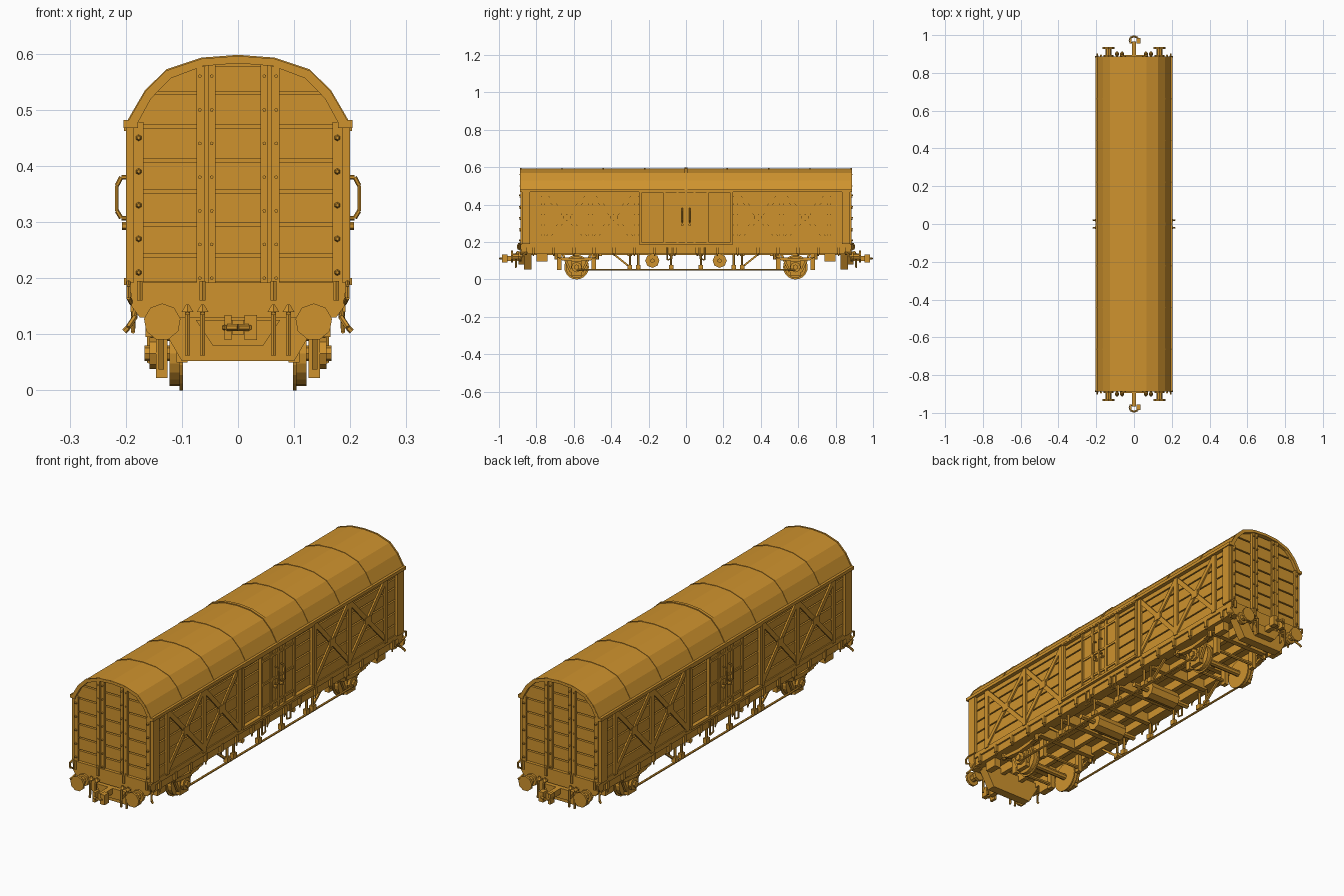
import bpy, bmesh, math
from mathutils import Matrix, Vector

if "Cube" in bpy.data.objects:
    bpy.data.objects.remove(bpy.data.objects["Cube"])

paint = bpy.data.materials.new("ochre_paint")
paint.use_nodes = True
OCHRE = (0.62, 0.29, 0.027, 1)
paint.diffuse_color = OCHRE
paint.node_tree.nodes["Principled BSDF"].inputs["Base Color"].default_value = OCHRE


class Part:
    """One named mesh; mirror lists the axes it is repeated across."""

    def __init__(self, name, mirror=""):
        self.name, self.mirror, self.bm = name, mirror, bmesh.new()

    def box(self, x0, x1, y0, y1, z0, z1):
        m = Matrix.Translation(((x0 + x1) / 2, (y0 + y1) / 2, (z0 + z1) / 2))
        m = m @ Matrix.Diagonal((x1 - x0, y1 - y0, z1 - z0, 1))
        bmesh.ops.create_cube(self.bm, size=1, matrix=m)

    def rod(self, p, q, r, n=6, r2=None):
        p, q = Vector(p), Vector(q)
        d = q - p
        m = Matrix.Translation((p + q) / 2) @ d.to_track_quat("Z", "Y").to_matrix().to_4x4()
        bmesh.ops.create_cone(self.bm, cap_ends=True, segments=n, radius1=r,
                              radius2=r if r2 is None else r2, depth=d.length, matrix=m)

    def pipe(self, pts, r, n=6):
        for p, q in zip(pts, pts[1:]):
            self.rod(p, q, r, n)

    def beam(self, x, p, q, width, thick):
        # flat bar between two (y, z) points on the side plane
        dy, dz = q[0] - p[0], q[1] - p[1]
        m = Matrix.Translation((x, (p[0] + q[0]) / 2, (p[1] + q[1]) / 2))
        m = m @ Matrix.Rotation(math.atan2(dz, dy), 4, "X")
        m = m @ Matrix.Diagonal((thick, math.hypot(dy, dz), width, 1))
        bmesh.ops.create_cube(self.bm, size=1, matrix=m)

    def prism(self, pts, y0, y1):
        # (x, z) outline extruded along y
        face = self.bm.faces.new([self.bm.verts.new((x, y0, z)) for x, z in pts])
        new = bmesh.ops.extrude_face_region(self.bm, geom=[face])["geom"]
        verts = [v for v in new if isinstance(v, bmesh.types.BMVert)]
        bmesh.ops.translate(self.bm, verts=verts, vec=(0, y1 - y0, 0))

    def done(self):
        bmesh.ops.recalc_face_normals(self.bm, faces=self.bm.faces)
        mesh = bpy.data.meshes.new(self.name)
        self.bm.to_mesh(mesh)
        self.bm.free()
        mesh.materials.append(paint)
        obj = bpy.data.objects.new(self.name, mesh)
        bpy.context.collection.objects.link(obj)
        if self.mirror:
            mod = obj.modifiers.new("mirror", "MIRROR")
            mod.use_axis = ("x" in self.mirror, "y" in self.mirror, False)
            mod.use_mirror_merge = False


def both_sides(half):
    return [(-x, z) for x, z in half] + [(x, z) for x, z in reversed(half) if x > 0]


# Roof outlines from eave to crown
OUTER = [(.195, .478), (.165, .53), (.127, .568), (.065, .589), (0, .594)]
INNER = [(.178, .478), (.155, .52), (.12, .556), (.062, .578), (0, .583)]


def half_width(z):
    for (xa, za), (xb, zb) in zip(INNER, INNER[1:]):
        if za <= z <= zb:
            return xa + (xb - xa) * (z - za) / (zb - za)
    return INNER[0][0]


# Body core, closed up to the roof
core = Part("body_core")
core.prism([(-.178, .17)] + both_sides(INNER) + [(.178, .17)], -.862, .862)
core.done()

roof = Part("roof")
roof.prism(both_sides(OUTER) + both_sides(INNER)[::-1], -.888, .888)
roof.done()

seams = Part("roof_seams")
for i in range(-4, 5):
    y, grow, w = i * .221, (.004 if i == 0 else .002), (.007 if i == 0 else .0035)
    raised = [(x * (1 + grow * 2), z + grow) for x, z in OUTER]
    seams.prism(both_sides(raised) + both_sides(INNER)[::-1], y - w, y + w)
seams.done()

gutter = Part("gutter", "x")
gutter.box(.178, .204, -.888, .888, .468, .482)
gutter.done()

# End walls: boards clipped by the roof line
ends = Part("end_boards", "y")
rows = [.19, .24, .295, .355, .41, .47, .53, .58]
for a, b in zip(rows, rows[1:]):
    a, b = a + .003, b - .003
    half = [(half_width(a), a)] + [p for p in INNER if a < p[1] < b] + [(half_width(b), b)]
    ends.prism([(-x, z) for x, z in half] + [(x, z) for x, z in half[::-1]], -.874, -.86)
ends.done()

posts = Part("end_posts", "xy")
posts.box(.04, .053, -.882, -.86, .19, .581)
posts.box(.059, .074, -.886, -.86, .19, .577)
posts.box(.053, .059, -.878, -.86, .19, .579)
posts.box(.168, .186, -.884, -.86, .19, .478)
posts.box(.186, .2, -.878, -.835, .19, .475)
for z in [.21, .27, .33, .39, .45]:
    posts.rod((.177, -.88, z), (.177, -.892, z), .007, 6, .003)
for z in [.2, .26, .32, .38, .44, .5, .56]:
    for x in (.047, .068):
        posts.rod((x, -.88, z), (x, -.89, z), .0035, 5)
posts.done()

# Side walls
sides = Part("side_boards", "xy")
levels = [.19, .238, .292, .347, .402, .444, .475]
for a, b in zip(levels, levels[1:]):
    sides.box(.17, .186, .115, .865, a + .003, b - .003)
sides.done()

frames = Part("side_frames", "xy")
bays = [.265, .51, .765]
for y in bays:
    frames.box(.18, .194, y - .011, y + .011, .185, .475)
for a, b in zip(bays, bays[1:]):
    frames.beam(.189, (a, .2), (b, .465), .02, .008)
    frames.beam(.188, (a, .465), (b, .2), .02, .008)
    frames.box(.18, .195, (a + b) / 2 - .02, (a + b) / 2 + .02, .315, .35)
frames.done()

# Sliding doors with rails, bars and handles
door = Part("doors", "x")
door.box(.17, .192, -.115, .115, .195, .47)
for z in (.188, .462):
    door.box(.18, .203, -.25, .25, z, z + .012)
for y in (-.245, -.115, -.045, 0, .045, .115, .245):
    door.box(.185, .199, y - .006, y + .006, .195, .465)
for z in (.225, .33, .435):
    door.box(.185, .197, -.115, .115, z - .005, z + .005)
door.done()

handles = Part("door_handles", "xy")
handles.pipe([(.197, .02, .38), (.208, .02, .38), (.216, .02, .365),
              (.216, .02, .32), (.208, .02, .307), (.197, .02, .307)], .004)
handles.rod((.19, .02, .293), (.207, .02, .293), .007)
handles.done()

# Underframe
sole = Part("solebars", "x")
sole.box(.135, .182, -.878, .878, .135, .175)
sole.box(.17, .19, -.878, .878, .17, .192)
sole.box(.04, .06, -.86, .86, .13, .175)
sole.done()

brackets = Part("solebar_brackets", "xy")
for i in range(8):
    y = .06 + i * .108
    brackets.box(.18, .192, y - .008, y + .008, .14, .175)
    brackets.rod((.186, y, .15), (.186, y, .125), .006, 6, .003)
brackets.done()

cross = Part("cross_members", "y")
for y in (.08, .3, .46, .7):
    cross.box(-.15, .15, y - .012, y + .012, .125, .175)
cross.done()

head = Part("headstocks", "y")
head.prism([(-.192, .192), (-.19, .15), (-.175, .13), (.175, .13), (.19, .15), (.192, .192)], -.886, -.85)
head.prism([(-.16, .155), (-.1, .052), (.1, .052), (.16, .155)], -.865, -.825)
head.prism([(-.075, .125), (-.045, .08), (.045, .08), (.075, .125)], -.895, -.86)
head.done()

# Buffers, coupling and end fittings
buffers = Part("buffers", "xy")
buffers.rod((.135, -.88, .122), (.135, -.93, .122), .016, 8)
buffers.rod((.135, -.88, .122), (.135, -.895, .122), .027, 8)
buffers.rod((.135, -.926, .122), (.135, -.936, .122), .033, 9)
buffers.done()

coupling = Part("coupling_hooks", "y")
coupling.box(-.011, .011, -.965, -.88, .1, .125)
arc = [(.024 * math.sin(a), -.974 - .02 * math.cos(a), .112)
       for a in [math.radians(-150 + 50 * i) for i in range(6)]]
for p, q in zip(arc, arc[1:]):
    coupling.rod(p, q, .006, 6)
coupling.box(-.024, -.012, -.985, -.955, .09, .134)
coupling.box(.012, .034, -.985, -.955, .09, .134)
coupling.done()

hoses = Part("brake_hoses", "xy")
for x in (.063, .09):
    hoses.pipe([(x, -.885, .14), (x, -.908, .135), (x, -.91, .062)], .005)
    hoses.rod((x, -.9, .14), (x, -.9, .153), .012, 6, .003)
hoses.rod((.063, -.892, .16), (.063, -.892, .195), .006)
hoses.rod((.175, -.892, .16), (.175, -.892, .195), .006)
hoses.done()

steps = Part("corner_handholds", "xy")
steps.pipe([(.182, -.85, .15), (.184, -.87, .13), (.196, -.885, .112), (.203, -.885, .105)], .005)
steps.pipe([(.195, -.88, .192), (.195, -.9, .185), (.195, -.9, .165), (.19, -.88, .155)], .004)
steps.done()

# Wheelsets and running gear
AXLE = .585
wheels = Part("wheelsets", "xy")
wheels.rod((.098, AXLE, .066), (.104, AXLE, .066), .066, 20)
wheels.rod((.104, AXLE, .066), (.122, AXLE, .066), .058, 20)
wheels.rod((0, AXLE, .066), (.15, AXLE, .066), .014, 8)
wheels.done()

gear = Part("axle_boxes_and_springs", "xy")
gear.box(.126, .146, AXLE - .03, AXLE + .03, .022, .1)
gear.rod((.14, AXLE, .066), (.158, AXLE, .066), .028, 8)
gear.rod((.155, AXLE, .066), (.167, AXLE, .066), .014, 8)
for s in (-1, 1):
    gear.beam(.137, (AXLE + s * .075, .135), (AXLE + s * .03, .04), .012, .01)
    gear.rod((.152, AXLE + s * .11, .14), (.152, AXLE + s * .11, .108), .009)
    for i in range(3):
        gear.beam(.152, (AXLE, .098 + i * .006), (AXLE + s * (.08 + i * .015), .106 + i * .006), .006, .022)
gear.box(.135, .165, .74, .8, .095, .14)
gear.done()

rigging = Part("truss_and_brake_rods", "xy")
rigging.rod((.157, 0, .052), (.157, AXLE, .052), .005)
rigging.beam(.15, (.39, .138), (.29, .058), .01, .01)
for y in (.08, .255, .3):
    rigging.rod((.157, y, .05), (.157, y, .15), .006)
    rigging.box(.148, .166, y - .012, y + .012, .055, .078)
rigging.pipe([(.185, .075, .175), (.187, .075, .11), (.187, .1, .105), (.187, .1, .175)], .004)
rigging.box(.09, .11, .48, .505, .05, .135)
rigging.box(.09, .11, .665, .69, .05, .135)
rigging.done()

cylinders = Part("brake_cylinders", "y")
cylinders.rod((-.075, .18, .1), (.075, .18, .1), .038, 8)
cylinders.rod((-.15, .18, .1), (.15, .18, .1), .012, 6)
cylinders.rod((-.09, .49, .07), (.09, .49, .07), .008, 6)
cylinders.rod((-.09, .68, .07), (.09, .68, .07), .008, 6)
cylinders.done()
